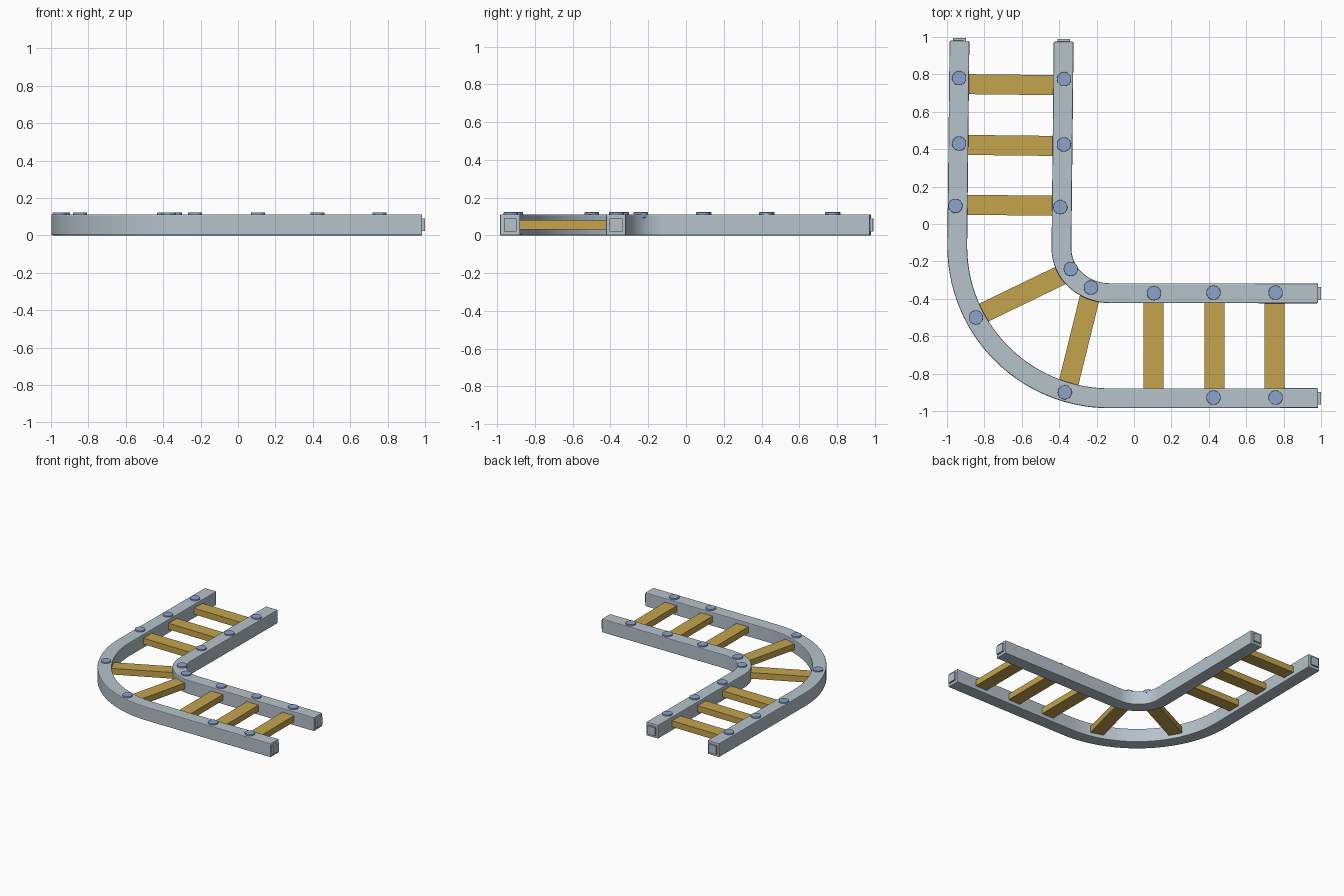
import bpy, bmesh, math
from mathutils import Vector

if "Cube" in bpy.data.objects:
    bpy.data.objects.remove(bpy.data.objects["Cube"])

RAIL_W, RAIL_H = 0.106, 0.112


def material(name, rgb):
    m = bpy.data.materials.new(name)
    m.diffuse_color = (*rgb, 1)
    m.use_nodes = True
    m.node_tree.nodes["Principled BSDF"].inputs["Base Color"].default_value = m.diffuse_color
    return m


steel = material("pale steel", (0.46, 0.54, 0.60))
brass = material("ochre brass", (0.56, 0.37, 0.075))
blue = material("bolt blue", (0.27, 0.37, 0.60))


def finish(bm, name, mat, bevel):
    bmesh.ops.recalc_face_normals(bm, faces=bm.faces)
    me = bpy.data.meshes.new(name)
    bm.to_mesh(me)
    bm.free()
    me.materials.append(mat)
    ob = bpy.data.objects.new(name, me)
    bpy.context.collection.objects.link(ob)
    if bevel:
        mod = ob.modifiers.new("soft_edges", 'BEVEL')
        mod.width, mod.segments = bevel, 2
        mod.limit_method, mod.angle_limit = 'ANGLE', math.radians(40)
    return ob


def bar(name, path, width, z0, z1, mat, bevel=0.0):
    """Sweep a rectangular section along a flat path."""
    pts = [Vector(p) for p in path]
    bm = bmesh.new()
    rings = []
    for i, p in enumerate(pts):
        t = (pts[min(i + 1, len(pts) - 1)] - pts[max(i - 1, 0)]).normalized()
        n = Vector((-t.y, t.x)) * width / 2
        corners = [(p + n, z0), (p - n, z0), (p - n, z1), (p + n, z1)]
        rings.append([bm.verts.new((c.x, c.y, z)) for c, z in corners])
    for a, b in zip(rings, rings[1:]):
        for k in range(4):
            j = (k + 1) % 4
            bm.faces.new((a[k], a[j], b[j], b[k]))
    bm.faces.new(rings[0])
    bm.faces.new(rings[-1])
    return finish(bm, name, mat, bevel)


def rail(name, top, centre, rx, ry, end, segs):
    """Straight run, quarter bend, straight run, with a square stub at each end."""
    path = [top]
    for i in range(segs + 1):
        a = math.pi + i * math.pi / 2 / segs
        path.append((centre[0] + rx * math.cos(a), centre[1] + ry * math.sin(a)))
    path.append(end)
    bar(name, path, RAIL_W, 0, RAIL_H, steel, 0.006)
    zc, s = RAIL_H / 2, 0.034
    bar(name + "_back_stub", [(top[0], top[1] - 0.02), (top[0], top[1] + 0.014)],
        2 * s, zc - s, zc + s, steel)
    bar(name + "_side_stub", [(end[0] - 0.02, end[1]), (end[0] + 0.014, end[1])],
        2 * s, zc - s, zc + s, steel)


# Two curved side rails
rail("outer_rail", (-0.933, 0.98), (-0.13, -0.12), 0.815, 0.812, (0.985, -0.931), 28)
rail("inner_rail", (-0.376, 0.975), (-0.13, -0.13), 0.258, 0.24, (0.985, -0.371), 16)

# Rungs: one straight run, the bend, the other straight run
rungs = [((-0.92, y + 0.003), (-0.39, y - 0.003)) for y in (0.745, 0.42, 0.10)]
rungs += [((-0.845, -0.494), (-0.355, -0.257)), ((-0.358, -0.885), (-0.23, -0.365))]
rungs += [((x, -0.92), (x, -0.38)) for x in (0.105, 0.43, 0.752)]
for i, r in enumerate(rungs):
    bar(f"rung_{i + 1}", r, 0.107, 0.031, 0.081, brass)

# Round bolt heads on top of the rails
bolts = [(-0.935, 0.78), (-0.935, 0.43), (-0.955, 0.097), (-0.845, -0.50), (-0.37, -0.90),
         (0.425, -0.928), (0.757, -0.928), (-0.374, 0.775), (-0.375, 0.425), (-0.394, 0.09),
         (-0.338, -0.24), (-0.23, -0.34), (0.107, -0.37), (0.425, -0.367), (0.757, -0.367)]
for i, (x, y) in enumerate(bolts):
    bm = bmesh.new()
    bmesh.ops.create_cone(bm, cap_ends=True, segments=24, radius1=0.038, radius2=0.038, depth=0.03)
    bmesh.ops.translate(bm, verts=bm.verts, vec=(x, y, 0.108))
    finish(bm, f"bolt_{i + 1}", blue, 0.003)
